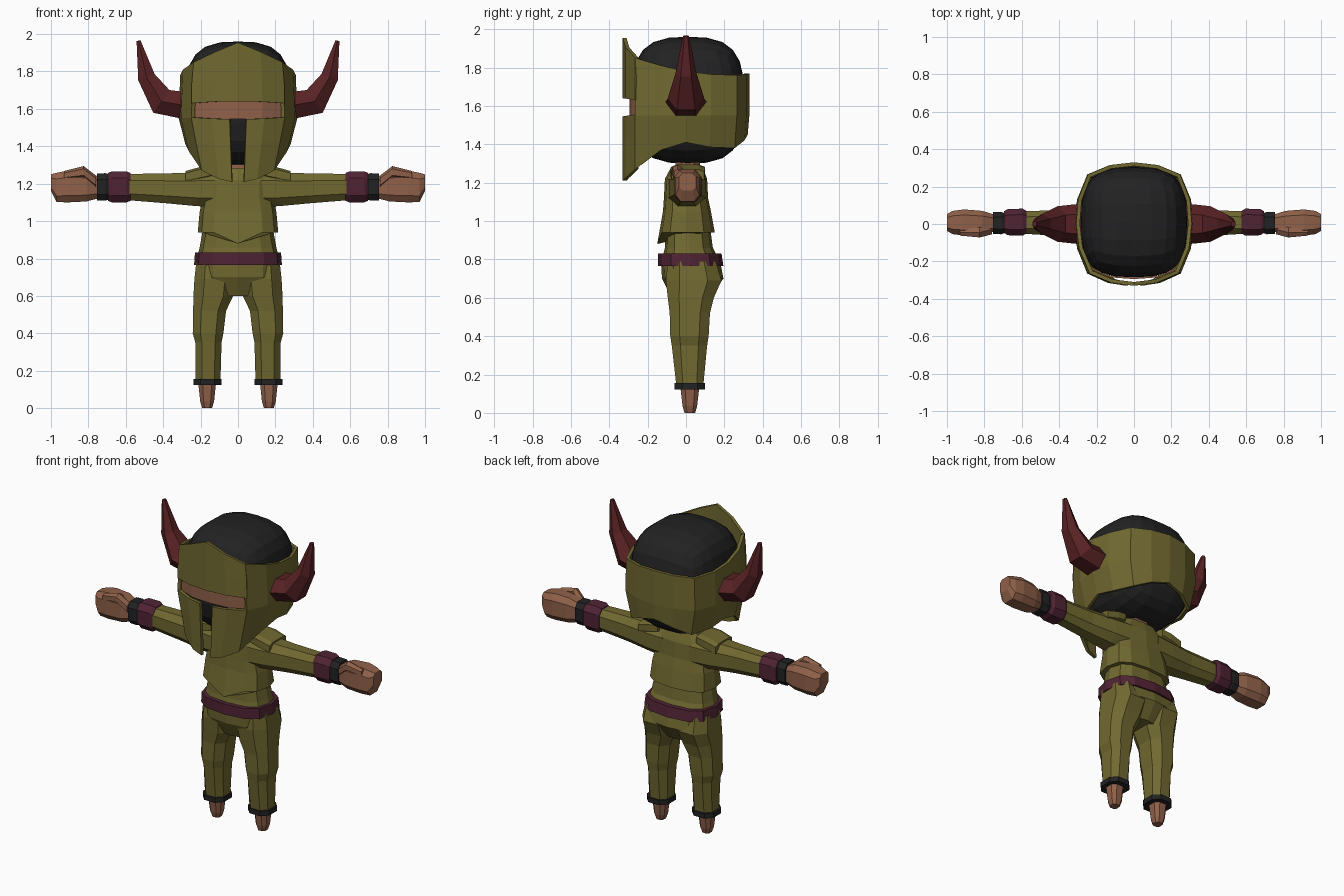
import bpy, bmesh, math
from mathutils import Vector

cube = bpy.data.objects.get("Cube")
if cube:
    bpy.data.objects.remove(cube, do_unlink=True)


def material(name, rgb):
    m = bpy.data.materials.new(name)
    m.use_nodes = True
    m.diffuse_color = (*rgb, 1)
    m.node_tree.nodes["Principled BSDF"].inputs["Base Color"].default_value = (*rgb, 1)
    return m


OLIVE = material("olive", (.165, .14, .03))
BLACK = material("charcoal", (.016, .016, .017))
RED = material("dark red", (.1, .016, .018))
PLUM = material("plum", (.08, .017, .034))
SKIN = material("brown skin", (.28, .12, .068))


def finish(name, bm, mat, mirror=False, fix=True):
    if fix:
        bmesh.ops.recalc_face_normals(bm, faces=bm.faces)
    mesh = bpy.data.meshes.new(name)
    bm.to_mesh(mesh)
    bm.free()
    mesh.materials.append(mat)
    ob = bpy.data.objects.new(name, mesh)
    bpy.context.scene.collection.objects.link(ob)
    if mirror:
        ob.modifiers.new("Mirror", 'MIRROR')
    return ob


def loft(name, rings, mat, n=8, power=2.6, turn=.5, mirror=False, edit=None):
    """Skin closed rings, each given as centre and two half-axis vectors."""
    bm = bmesh.new()
    e = 2 / power
    grow = math.cos(math.pi * turn * 2 / n) ** -e
    loops = []
    for c, u, v in rings:
        loop = []
        for i in range(n):
            a = math.tau * (i + turn) / n
            s, t = (math.copysign(abs(w) ** e, w) * grow for w in (math.cos(a), math.sin(a)))
            loop.append(bm.verts.new(Vector(c) + Vector(u) * s + Vector(v) * t))
        loops.append(loop)
    for a, b in zip(loops, loops[1:]):
        for i in range(n):
            j = (i + 1) % n
            bm.faces.new((a[i], a[j], b[j], b[i]))
    bm.faces.new(loops[0])
    bm.faces.new(loops[-1])
    if edit:
        edit(loops)
    return finish(name, bm, mat, mirror)


def up(x, y, z, rx, ry):
    return (x, y, z), (rx, 0, 0), (0, ry, 0)


def along(x, y, z, ry, rz):
    return (x, y, z), (0, ry, 0), (0, 0, rz)


# Head
bm = bmesh.new()
bmesh.ops.create_cube(bm, size=2)
bmesh.ops.subdivide_edges(bm, edges=bm.edges[:], cuts=5, use_grid_fill=True)
for v in bm.verts:
    p = v.co / sum(abs(w) ** 3 for w in v.co) ** (1 / 3)
    v.co = (p.x * .285, p.y * .295 + .01, p.z * .33 + 1.63)
finish("head", bm, BLACK)
loft("neck", [up(0, .01, 1.2, .08, .07), up(0, .01, 1.36, .07, .06)], SKIN)


# Helmet walls: columns of x, y, top and bottom height
def shape(x, y, z):
    low = max(0, 1.55 - z)
    high = max(0, z - 1.72)
    return (x * (1 - .8 * low - .4 * high), y * (1 - .25 * low if y > 0 else 1), z)


def wall(name, cols, mat, mid, scale=1.0, thick=.02):
    bm = bmesh.new()
    grid = []
    for x, y, top, bottom in cols:
        grid.append([bm.verts.new(shape(x * scale, y * scale, z)) for z in (top, mid, bottom)])
    for a, b in zip(grid, grid[1:]):
        for i in range(2):
            bm.faces.new((a[i], a[i + 1], b[i + 1], b[i]))
    ob = finish(name, bm, mat, True, False)
    s = ob.modifiers.new("Thickness", 'SOLIDIFY')
    s.thickness = thick
    s.offset = -1
    return ob


wall("helmet_brow", [(0, -.33, 1.955, 1.64), (.13, -.315, 1.905, 1.638),
                     (.25, -.265, 1.85, 1.63)], OLIVE, 1.75)
wall("helmet_cheek", [(.045, -.33, 1.545, 1.21), (.14, -.315, 1.548, 1.225),
                      (.25, -.265, 1.555, 1.27)], OLIVE, 1.42)
wall("helmet_shell", [(.25, -.265, 1.85, 1.27), (.305, -.13, 1.81, 1.37),
                      (.317, 0, 1.78, 1.41), (.305, .13, 1.765, 1.385),
                      (.25, .265, 1.76, 1.38), (.13, .315, 1.765, 1.42),
                      (0, .33, 1.77, 1.45)], OLIVE, 1.55)
wall("eye_band", [(0, -.32, 1.66, 1.545), (.14, -.31, 1.66, 1.545),
                  (.26, -.26, 1.66, 1.545)], SKIN, 1.6, .92, .01)

# Horns
loft("horn", [((.27, 0, 1.615), (0, .11, 0), (0, 0, .085)),
              ((.41, 0, 1.64), (0, .095, 0), (-.05, 0, .07)),
              ((.49, 0, 1.77), (0, .055, 0), (-.05, 0, .02)),
              ((.532, 0, 1.965), (0, .016, 0), (-.012, 0, .003))],
     RED, n=6, power=2, turn=0, mirror=True)


# Shirt with a pointed front hem
def point_hem(loops):
    for v in loops[0]:
        if abs(v.co.x) < .01 and v.co.y < 0:
            v.co.z -= .06
            v.co.y -= .01


loft("shirt", [up(0, .005, .94, .215, .145), up(0, .005, 1.05, .205, .125),
               up(0, 0, 1.12, .19, .115), up(0, 0, 1.22, .19, .11),
               up(0, .005, 1.285, .13, .08)],
     OLIVE, n=12, power=2.8, turn=0, edit=point_hem)
loft("shoulder_flap", [((.14, .01, 1.265), (0, .085, 0), (0, 0, .03)),
                       ((.20, .01, 1.255), (0, .09, 0), (0, 0, .035)),
                       ((.28, .01, 1.235), (0, .085, 0), (0, 0, .033))],
     OLIVE, power=4, mirror=True)

# Arms
loft("sleeve", [along(.1, .005, 1.17, .1, .095), along(.22, .005, 1.17, .09, .09),
                along(.38, .005, 1.175, .07, .08), along(.59, .008, 1.182, .06, .07)],
     OLIVE, mirror=True)
loft("wrist_guard", [along(.575, .01, 1.183, .06, .074), along(.595, .01, 1.183, .072, .083),
                     along(.675, .01, 1.183, .07, .083), along(.695, .01, 1.183, .058, .074)],
     PLUM, power=3, mirror=True)
loft("wrist_band", [along(.69, .005, 1.183, .052, .068), along(.71, .005, 1.183, .06, .073),
                    along(.755, .005, 1.183, .058, .072)], BLACK, power=3, mirror=True)
loft("hand", [along(.745, .005, 1.18, .045, .058), along(.81, .005, 1.185, .065, .08),
              along(.91, .008, 1.185, .07, .085), along(.97, .008, 1.18, .062, .078),
              along(1.0, .008, 1.205, .045, .045)], SKIN, power=3.2, mirror=True)
loft("thumb", [along(.76, -.03, 1.21, .025, .03), along(.825, -.045, 1.262, .027, .028),
               along(.93, -.045, 1.245, .017, .02)], SKIN, n=6, power=2.2, mirror=True)

# Trousers and belt
loft("hips", [up(0, .01, .97, .185, .115), up(0, .015, .86, .205, .125),
              up(0, .025, .78, .225, .155), up(0, .035, .7, .225, .16),
              up(0, .025, .6, .09, .1)], OLIVE, n=12, power=2.7, turn=0)
loft("belt", [up(0, .025, .765, .235, .17), up(0, .02, .832, .23, .165)],
     PLUM, n=12, power=2.7, turn=0)
loft("trouser_leg", [up(.122, .03, .79, .1, .125), up(.125, .04, .69, .108, .145),
                     up(.132, .025, .6, .106, .12), up(.152, .02, .52, .088, .105),
                     up(.16, .018, .4, .082, .1), up(.158, .018, .35, .07, .092),
                     up(.16, .02, .14, .066, .07)], OLIVE, mirror=True)
loft("ankle_band", [up(.163, .02, .123, .076, .08), up(.163, .02, .155, .076, .08)],
     BLACK, mirror=True)
loft("foot", [up(.165, .02, .14, .048, .05), up(.165, .02, .035, .037, .038),
              up(.165, .02, 0, .026, .028)], SKIN, mirror=True)
